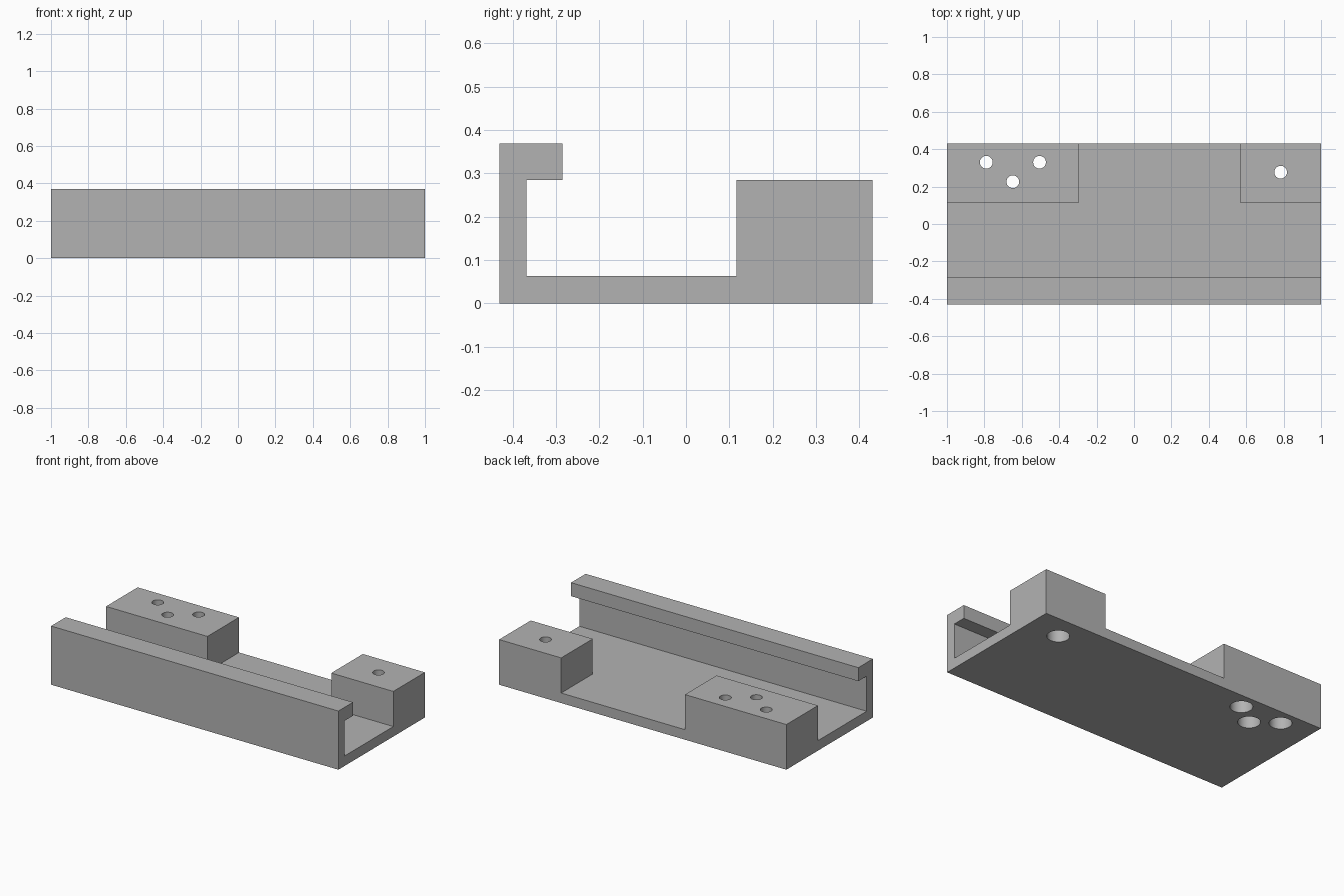
import bpy, bmesh, math
from mathutils import Matrix

if "Cube" in bpy.data.objects:
    bpy.data.objects.remove(bpy.data.objects["Cube"], do_unlink=True)

HALF_LEN, BACK = 1.0, 0.43
BASE_TOP, BLOCK_TOP, RAIL_TOP = 0.063, 0.284, 0.369
BLOCK_FRONT = 0.116

grey = bpy.data.materials.new("plain grey")
grey.use_nodes = True
grey.diffuse_color = (0.45, 0.45, 0.45, 1)
grey.node_tree.nodes["Principled BSDF"].inputs["Base Color"].default_value = grey.diffuse_color


def make_object(name, bm):
    bmesh.ops.recalc_face_normals(bm, faces=bm.faces)
    mesh = bpy.data.meshes.new(name)
    bm.to_mesh(mesh)
    bm.free()
    mesh.materials.append(grey)
    obj = bpy.data.objects.new(name, mesh)
    bpy.context.collection.objects.link(obj)
    return obj


def extrude_along_x(name, profile, x0, x1):
    bm = bmesh.new()
    face = bm.faces.new([bm.verts.new((x0, y, z)) for y, z in profile])
    grown = bmesh.ops.extrude_face_region(bm, geom=[face])["geom"]
    verts = [v for v in grown if isinstance(v, bmesh.types.BMVert)]
    bmesh.ops.translate(bm, verts=verts, vec=(x1 - x0, 0, 0))
    return make_object(name, bm)


def lathe(name, profile, x, y, steps=40):
    bm = bmesh.new()
    verts = [bm.verts.new((r, 0, z)) for r, z in profile]
    edges = [bm.edges.new(pair) for pair in zip(verts, verts[1:])]
    bmesh.ops.spin(bm, geom=verts + edges, axis=(0, 0, 1), cent=(0, 0, 0),
                   angle=math.tau, steps=steps, use_merge=True)
    bmesh.ops.remove_doubles(bm, verts=bm.verts, dist=1e-5)
    bmesh.ops.transform(bm, matrix=Matrix.Translation((x, y, 0)), verts=bm.verts)
    return make_object(name, bm)


def combine(target, tool, operation):
    tool.hide_render = True
    mod = target.modifiers.new(operation.lower(), "BOOLEAN")
    mod.operation, mod.solver, mod.object = operation, "EXACT", tool
    bpy.ops.object.select_all(action="DESELECT")
    bpy.context.view_layer.objects.active = target
    target.select_set(True)
    bpy.ops.object.modifier_apply(modifier=mod.name)
    bpy.data.objects.remove(tool, do_unlink=True)


# Base plate with the front wall and its overhanging lip
channel = [(BACK, 0), (BACK, BASE_TOP), (-0.368, BASE_TOP), (-0.368, BLOCK_TOP),
           (-0.285, BLOCK_TOP), (-0.285, RAIL_TOP), (-BACK, RAIL_TOP), (-BACK, 0)]
bracket = extrude_along_x("channel_bracket", channel, -HALF_LEN, HALF_LEN)

# Two mounting blocks at the back corners
block = [(BLOCK_FRONT, 0), (BACK, 0), (BACK, BLOCK_TOP), (BLOCK_FRONT, BLOCK_TOP)]
for name, x0, x1 in (("right_block", -HALF_LEN, -0.294), ("left_block", 0.568, HALF_LEN)):
    combine(bracket, extrude_along_x(name, block, x0, x1), "UNION")

# Screw holes, counterbored from below
bore = [(0, -0.1), (0.064, -0.1), (0.064, 0.2), (0.034, 0.2), (0.034, 0.4), (0, 0.4)]
for x, y in ((-0.79, 0.33), (-0.648, 0.226), (-0.505, 0.33), (0.784, 0.277)):
    combine(bracket, lathe("screw_hole_cutter", bore, x, y), "DIFFERENCE")

bpy.ops.object.shade_smooth_by_angle(angle=math.radians(30))
